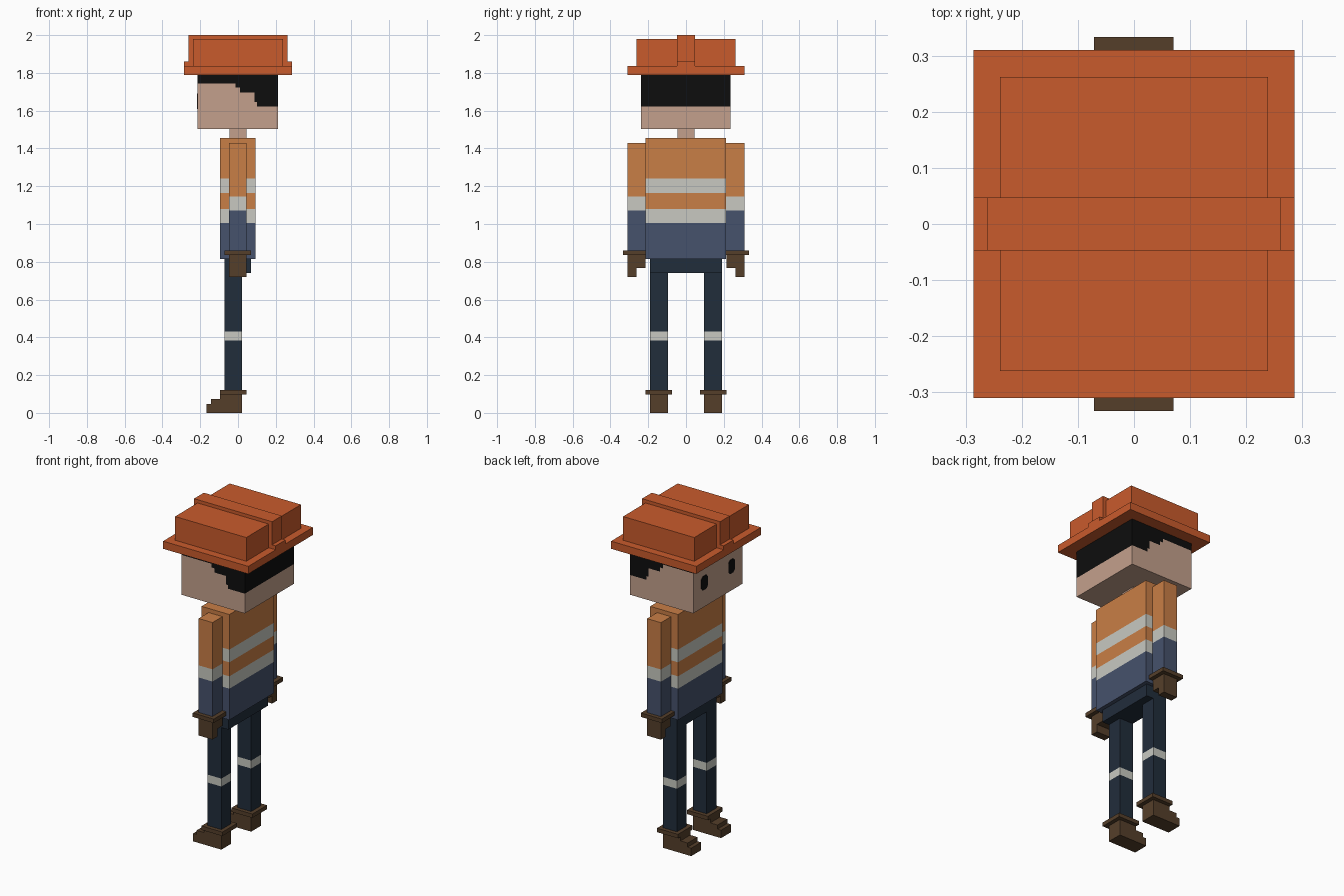
import bpy, bmesh
from mathutils import Vector

if "Cube" in bpy.data.objects:
    bpy.data.objects.remove(bpy.data.objects["Cube"])


def material(name, r, g, b):
    lin = [(c / 255 / 12.92) if c < 10 else ((c / 255 + 0.055) / 1.055) ** 2.4 for c in (r, g, b)]
    m = bpy.data.materials.new(name)
    m.diffuse_color = (*lin, 1)
    m.use_nodes = True
    m.node_tree.nodes["Principled BSDF"].inputs["Base Color"].default_value = m.diffuse_color
    return m


HAT = material("hat orange", 201, 91, 44)
SKIN = material("skin", 196, 160, 140)
HAIR = material("hair black", 13, 13, 13)
SHIRT = material("shirt orange", 201, 126, 70)
STRIPE = material("reflective grey", 200, 201, 193)
BLUE = material("shirt blue", 70, 82, 108)
NAVY = material("trouser navy", 33, 45, 59)
BROWN = material("leather brown", 85, 63, 42)


def finish(name, bm, mats, rule=None):
    """Turn a bmesh into an object, colouring faces by a rule on their centres."""
    bmesh.ops.recalc_face_normals(bm, faces=bm.faces)
    if rule:
        for f in bm.faces:
            f.material_index = rule(f.calc_center_median())
    me = bpy.data.meshes.new(name)
    bm.to_mesh(me)
    bm.free()
    for m in mats:
        me.materials.append(m)
    ob = bpy.data.objects.new(name, me)
    bpy.context.collection.objects.link(ob)
    return ob


def box(name, x, y, z, mats, rule=None, xcuts=(), zcuts=()):
    bm = bmesh.new()
    bmesh.ops.create_cube(bm, size=1)
    for v in bm.verts:
        v.co = [lo + (c + 0.5) * (hi - lo) for c, (lo, hi) in zip(v.co, (x, y, z))]
    for cuts, n in ((xcuts, Vector((1, 0, 0))), (zcuts, Vector((0, 0, 1)))):
        for c in cuts:
            bmesh.ops.bisect_plane(bm, geom=bm.verts[:] + bm.edges[:] + bm.faces[:],
                                   plane_co=n * c, plane_no=n)
    return finish(name, bm, mats, rule)


def banded(name, x, y, z, cuts, mats, order):
    """Box in horizontal colour bands; order lists a material slot per band, bottom up."""
    return box(name, x, y, z, mats, lambda c: order[sum(c.z > k for k in cuts)], zcuts=cuts)


def prism(name, pts, lo, hi, axis, mat):
    """Extrude a profile along x (points are y, z) or y (points are x, z)."""
    place = (lambda p, t: (t, p[0], p[1])) if axis == "x" else (lambda p, t: (p[0], t, p[1]))
    bm = bmesh.new()
    f = bm.faces.new([bm.verts.new(place(p, lo)) for p in pts])
    ext = bmesh.ops.extrude_face_region(bm, geom=[f])["geom"]
    for v in ext:
        if isinstance(v, bmesh.types.BMVert):
            v.co["xyz".index(axis)] = hi
    return finish(name, bm, [mat])


def span(s, a, b):
    return tuple(sorted((s * a, s * b)))


# Hard hat: brim, brim ridge, crown and crown ridge
box("hat_brim", (-.286, .286), (-.31, .31), (1.79, 1.836), [HAT])
box("hat_crown", (-.239, .239), (-.262, .262), (1.836, 1.98), [HAT])
prism("hat_ridge", [(-.286, 1.836), (.286, 1.836), (.286, 1.86), (.262, 1.86), (.262, 2),
                    (-.262, 2), (-.262, 1.86), (-.286, 1.86)], -.047, .047, "y", HAT)

# Head with a stepped hairline that drops toward the back (+x)
steps = [(-.012, 1.745), (.01, 1.722), (.087, 1.697), (.1, 1.645), (9, 1.623)]


def hairline(c):
    return int(c.z > next(h for limit, h in steps if c.x < limit))


box("head", (-.214, .212), (-.238, .236), (1.503, 1.79), [SKIN, HAIR], hairline,
    [s[0] for s in steps[:-1]], [s[1] for s in steps])

# Eyes: thin plates with clipped corners
for side, y in (("left", -.13), ("right", .13)):
    w, h, k, zc = .03, .042, .014, 1.65
    pts = [(y + sx * a, zc + sz * b) for sx, sz, a, b in (
        (1, -1, w - k, h), (1, -1, w, h - k), (1, 1, w, h - k), (1, 1, w - k, h),
        (-1, 1, w - k, h), (-1, 1, w, h - k), (-1, -1, w, h - k), (-1, -1, w - k, h))]
    prism(side + "_eye", pts, -.217, -.213, "x", HAIR)

# Neck, torso and hips
box("neck", (-.046, .046), (-.046, .046), (1.455, 1.503), [SKIN])
banded("torso", (-.095, .092), (-.214, .212), (.815, 1.455), [1.005, 1.08, 1.165, 1.242],
       [BLUE, STRIPE, SHIRT], [0, 1, 2, 1, 2])
box("hips", (-.072, .068), (-.19, .19), (.741, .815), [NAVY])

for side, s in (("left", -1), ("right", 1)):
    # Arm, glove cuff and stepped glove
    banded(side + "_arm", (-.048, .045), span(s, .213, .309), (.86, 1.43), [1.072, 1.146],
           [BLUE, STRIPE, SHIRT], [0, 1, 2])
    box(side + "_glove_cuff", (-.071, .07), span(s, .19, .333), (.836, .86), [BROWN])
    prism(side + "_glove", [(s * a, b) for a, b in (
        (.215, .836), (.309, .836), (.309, .72), (.263, .72), (.263, .767), (.215, .767))],
        -.048, .045, "x", BROWN)

    # Leg, boot cuff and boot with stepped toe
    ys = span(s, .096, .19)
    banded(side + "_leg", (-.072, .021), ys, (.122, .741), [.383, .431],
           [NAVY, STRIPE], [0, 1, 0])
    box(side + "_boot_cuff", (-.096, .045), span(s, .073, .214), (.098, .122), [BROWN])
    prism(side + "_boot", [(.021, 0), (.021, .098), (-.096, .098), (-.096, .073), (-.144, .073),
                           (-.144, .048), (-.168, .048), (-.168, 0)], *ys, "y", BROWN)
